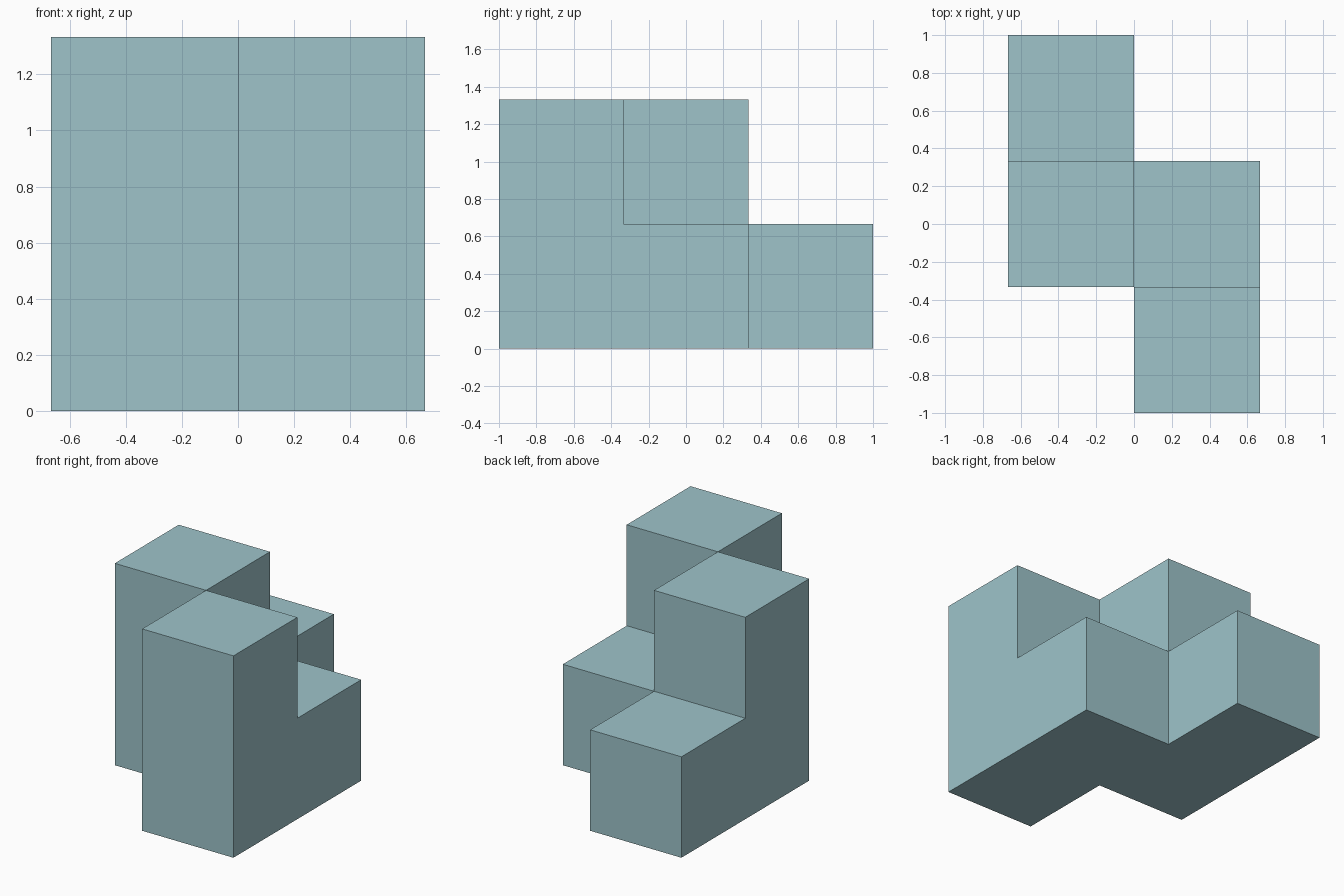
import bpy
import bmesh

default = bpy.data.objects.get("Cube")
if default:
    bpy.data.objects.remove(default, do_unlink=True)

U = 2 / 3  # edge length of one unit cell

# Single flat colour
teal = bpy.data.materials.new("pale_teal")
teal.use_nodes = True
colour = (0.342, 0.552, 0.591, 1)
teal.diffuse_color = colour
teal.node_tree.nodes["Principled BSDF"].inputs["Base Color"].default_value = colour

# L-shaped side profile in cells (y, z): tall at the front, low step behind
PROFILE = [(0, 0), (2, 0), (2, 1), (1, 1), (1, 2), (0, 2)]


def step_block(name, x, y):
    """Extrude the stepped profile one cell along +x from (x, y)."""
    bm = bmesh.new()
    face = bm.faces.new([bm.verts.new((x, y + a * U, b * U)) for a, b in PROFILE])
    grown = bmesh.ops.extrude_face_region(bm, geom=[face], use_keep_orig=True)
    moved = [v for v in grown["geom"] if isinstance(v, bmesh.types.BMVert)]
    bmesh.ops.translate(bm, verts=moved, vec=(U, 0, 0))
    bmesh.ops.recalc_face_normals(bm, faces=bm.faces)
    mesh = bpy.data.meshes.new(name)
    bm.to_mesh(mesh)
    bm.free()
    mesh.materials.append(teal)
    obj = bpy.data.objects.new(name, mesh)
    bpy.context.collection.objects.link(obj)


# Two identical stepped blocks side by side, one shifted back by a cell
step_block("left_step_block", 0, -1)
step_block("right_step_block", -U, -1 + U)
